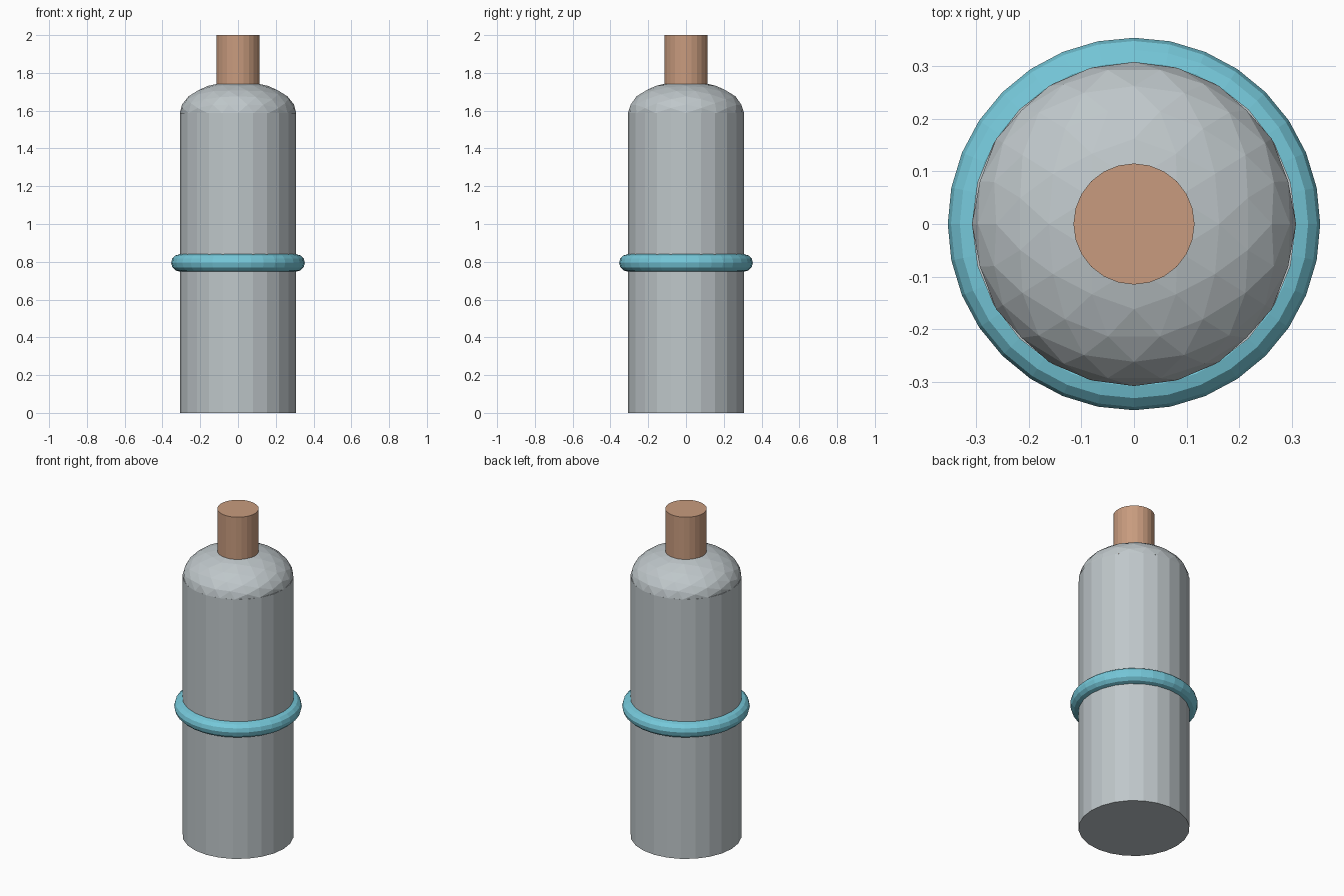
import bpy, bmesh, math
from mathutils import Matrix, Vector

if "Cube" in bpy.data.objects:
    bpy.data.objects.remove(bpy.data.objects["Cube"], do_unlink=True)

RADIUS = 0.308
SHOULDER_Z = 1.587
DOME_HEIGHT = 0.169


def material(name, color):
    mat = bpy.data.materials.new(name)
    mat.use_nodes = True
    mat.diffuse_color = (*color, 1)
    mat.node_tree.nodes["Principled BSDF"].inputs["Base Color"].default_value = (*color, 1)
    return mat


grey = material("light grey metal", (0.52, 0.57, 0.59))
copper = material("copper", (0.58, 0.33, 0.21))
teal = material("pale teal", (0.18, 0.58, 0.70))


def add_object(name, bm, mat):
    bmesh.ops.recalc_face_normals(bm, faces=bm.faces)
    mesh = bpy.data.meshes.new(name)
    bm.to_mesh(mesh)
    bm.free()
    mesh.materials.append(mat)
    obj = bpy.data.objects.new(name, mesh)
    bpy.context.collection.objects.link(obj)
    return obj


def cylinder(name, radius, bottom, top, sides, mat):
    bm = bmesh.new()
    bmesh.ops.create_cone(bm, cap_ends=True, segments=sides, radius1=radius, radius2=radius,
                          depth=top - bottom,
                          matrix=Matrix.Translation((0, 0, (bottom + top) / 2)))
    return add_object(name, bm, mat)


# Straight body and neck
cylinder("body", RADIUS, 0, SHOULDER_Z, 24, grey)
cylinder("neck", 0.115, SHOULDER_Z, 2, 24, copper)

# Faceted shoulder: upper half of a flattened geodesic sphere with an edge at the pole
bm = bmesh.new()
golden = (1 + math.sqrt(5)) / 2
for a in (-1, 1):
    for b in (-golden, golden):
        for corner in ((a, b, 0), (0, a, b), (b, 0, a)):
            bm.verts.new(Vector(corner).normalized())
bmesh.ops.convex_hull(bm, input=bm.verts)
for level in range(2):
    bmesh.ops.subdivide_edges(bm, edges=bm.edges[:], cuts=1, use_grid_fill=True)
    for v in bm.verts:
        v.co.normalize()
bmesh.ops.bisect_plane(bm, geom=bm.verts[:] + bm.edges[:] + bm.faces[:], dist=1e-5,
                       plane_co=(0, 0, 0), plane_no=(0, 0, 1), clear_inner=True)
bmesh.ops.transform(bm, verts=bm.verts, matrix=Matrix.Translation((0, 0, SHOULDER_Z))
                    @ Matrix.Diagonal((RADIUS, RADIUS, DOME_HEIGHT, 1)))
add_object("shoulder", bm, grey)

# Ring round the middle
bpy.ops.mesh.primitive_torus_add(major_segments=32, minor_segments=12, major_radius=RADIUS,
                                 minor_radius=0.046, location=(0, 0, 0.794))
ring = bpy.context.object
ring.name = "ring"
ring.data.materials.append(teal)
